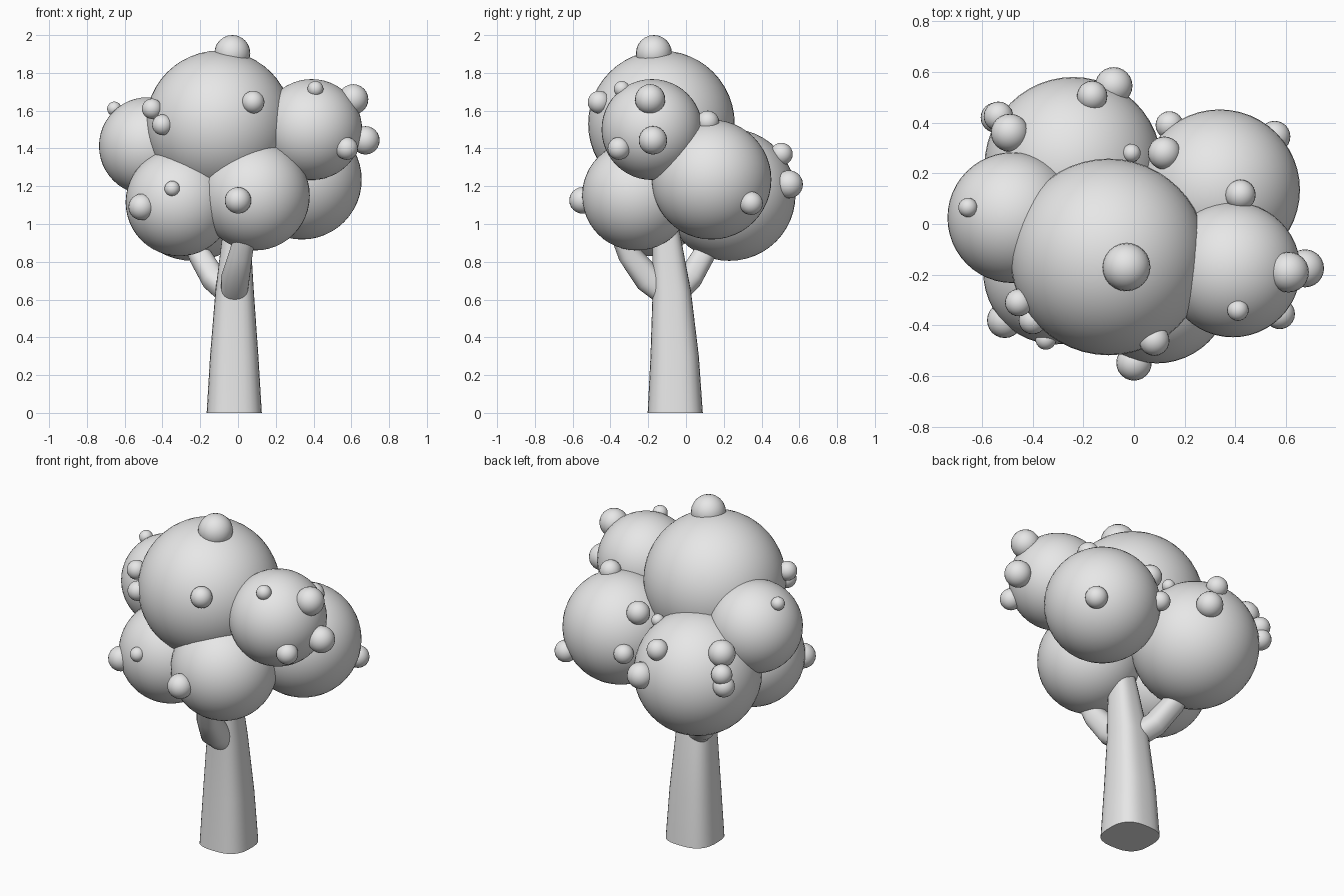
import bpy, bmesh, math
from mathutils import Vector

cube = bpy.data.objects.get("Cube")
if cube:
    bpy.data.objects.remove(cube, do_unlink=True)

grey = bpy.data.materials.new("plain_grey")
grey.use_nodes = True
colour = (0.8, 0.8, 0.8, 1)
grey.diffuse_color = colour
grey.node_tree.nodes["Principled BSDF"].inputs["Base Color"].default_value = colour


def finish(bm, name, angle=60):
    bmesh.ops.recalc_face_normals(bm, faces=bm.faces)
    mesh = bpy.data.meshes.new(name)
    bm.to_mesh(mesh)
    bm.free()
    mesh.materials.append(grey)
    obj = bpy.data.objects.new(name, mesh)
    bpy.context.collection.objects.link(obj)
    bpy.ops.object.select_all(action='DESELECT')
    obj.select_set(True)
    bpy.context.view_layer.objects.active = obj
    bpy.ops.object.shade_smooth_by_angle(angle=math.radians(angle))
    return obj


def ball(name, x, y, z, r, segments=48):
    bm = bmesh.new()
    bmesh.ops.create_uvsphere(bm, u_segments=segments, v_segments=segments // 2, radius=r)
    bmesh.ops.translate(bm, verts=bm.verts, vec=(x, y, z))
    return finish(bm, name)


def limb(name, stations, power, tilted, sides=32):
    """Loft rounded-square rings along (x, y, z, radius) stations."""
    bm = bmesh.new()
    points = [Vector(s[:3]) for s in stations]
    rings = []
    for i, p in enumerate(points):
        along = points[min(i + 1, len(points) - 1)] - points[max(i - 1, 0)]
        u, v = Vector((1, 0, 0)), Vector((0, 1, 0))
        if tilted:
            v = along.cross(u).normalized()
            u = v.cross(along).normalized()
        ring = []
        for k in range(sides):
            a = math.tau * k / sides
            c, s = math.cos(a), math.sin(a)
            r = stations[i][3] / (abs(c) ** power + abs(s) ** power) ** (1 / power)
            ring.append(bm.verts.new(p + u * c * r + v * s * r))
        rings.append(ring)
    for low, high in zip(rings, rings[1:]):
        for k in range(sides):
            n = (k + 1) % sides
            bm.faces.new((low[k], low[n], high[n], high[k]))
    bm.faces.new(rings[0])
    bm.faces.new(rings[-1])
    return finish(bm, name, 50)


# Trunk and its two branches
limb("trunk", [(-.02, -.057, 0, .146), (-.02, -.06, .3, .128), (-.018, -.075, .64, .102),
               (-.01, -.1, .9, .078), (0, -.12, 1.1, .06)], 2.8, False)
limb("front_branch", [(-.02, -.1, .63, .07), (-.015, -.2, .71, .075),
                      (.015, -.3, .84, .062), (.05, -.37, 1, .05)], 2.4, True)
limb("back_branch", [(-.05, -.05, .64, .065), (-.13, .02, .71, .065),
                     (-.2, .09, .83, .06), (-.27, .15, 1, .05)], 2.4, True)

# Main leaf masses
crowns = {
    "top_crown": (-.1, -.13, 1.53, .388),
    "left_upper_crown": (.39, -.18, 1.5, .267),
    "left_back_crown": (.338, .135, 1.235, .317),
    "front_crown": (.09, -.26, 1.15, .29),
    "back_crown": (-.24, .23, 1.155, .35),
    "right_front_crown": (-.31, -.19, 1.115, .285),
    "right_upper_crown": (-.478, .025, 1.413, .258),
}
for name, spec in crowns.items():
    ball(name, *spec)

# Small round buds on each leaf mass
buds = {
    "top_bud": [(-.03, -.17, 1.905, .095), (.08, -.46, 1.645, .06),
                (-.455, -.31, 1.61, .054), (-.4, -.38, 1.525, .055)],
    "right_upper_bud": [(-.655, .065, 1.61, .038)],
    "left_upper_bud": [(.41, -.34, 1.715, .042), (.61, -.19, 1.66, .08),
                       (.675, -.175, 1.443, .075), (.575, -.355, 1.4, .06)],
    "left_back_bud": [(.555, .345, 1.11, .062), (.42, .115, 1.54, .06),
                      (.12, .28, 1.43, .065), (.14, .39, 1.22, .055)],
    "back_bud": [(-.08, .545, 1.21, .074), (-.165, .505, 1.37, .06), (-.49, .36, 1.38, .075),
                 (-.545, .42, 1.22, .06), (-.535, .425, 1.29, .058), (-.01, .28, 1.42, .036)],
    "right_front_bud": [(-.51, -.38, 1.09, .07), (-.348, -.455, 1.187, .041)],
    "front_bud": [(0, -.548, 1.125, .07)],
}
for name, group in buds.items():
    for i, spec in enumerate(group):
        ball(f"{name}_{i + 1}", *spec, segments=24)
